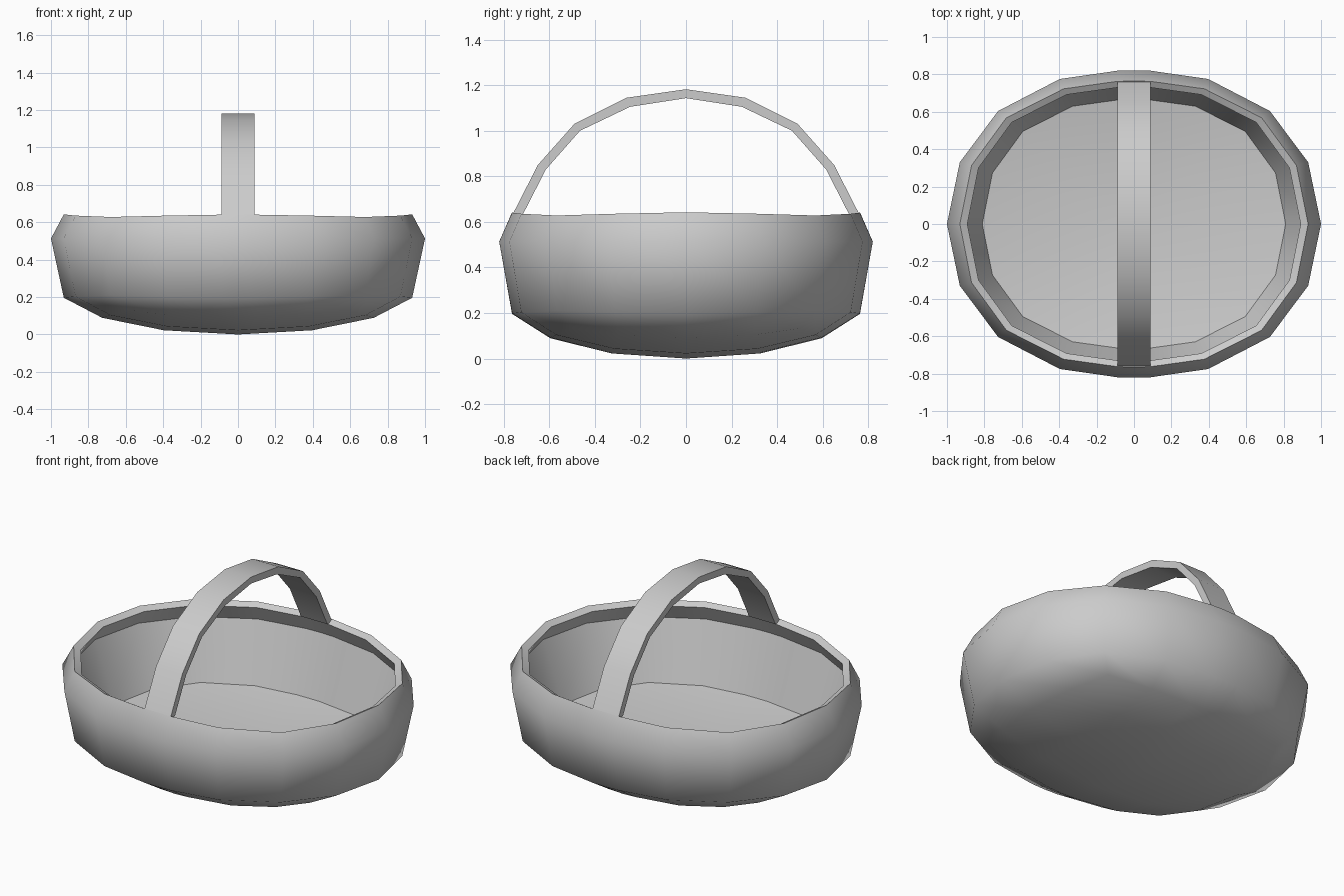
import bpy, bmesh

if "Cube" in bpy.data.objects:
    bpy.data.objects.remove(bpy.data.objects["Cube"])

DEPTH = 0.82  # y to x ratio of the oval
HALF = 0.087  # half the handle width


def add_object(name, bm):
    bmesh.ops.recalc_face_normals(bm, faces=bm.faces[:])
    mesh = bpy.data.meshes.new(name)
    bm.to_mesh(mesh)
    bm.free()
    obj = bpy.data.objects.new(name, mesh)
    bpy.context.collection.objects.link(obj)
    return obj


# Basket: rounded cube, squashed, with the upper half lifted and the top cut off
bpy.ops.mesh.primitive_cube_add(size=2)
cube = bpy.context.object
sub = cube.modifiers.new("round", 'SUBSURF')
sub.levels = 2
bpy.ops.object.modifier_apply(modifier=sub.name)
bm = bmesh.new()
bm.from_mesh(cube.data)
bpy.data.objects.remove(cube)

size = max(v.co.x for v in bm.verts)
for v in bm.verts:
    v.co /= size
bmesh.ops.delete(bm, geom=[v for v in bm.verts if v.co.z > 0.48], context='VERTS')

# Flat strip of wall under the handle
for x in (-HALF, HALF):
    bmesh.ops.bisect_plane(bm, geom=bm.verts[:] + bm.edges[:] + bm.faces[:],
                           plane_co=(x, 0, 0), plane_no=(1, 0, 0))
for v in bm.verts:
    lift = 0.188 if v.co.z > -0.1 else 0
    v.co.y *= DEPTH * (1.015 if abs(v.co.x) > 0.01 else 1)
    v.co.z = 0.325 * (v.co.z + 1) + lift

# Inside: rim, overhanging lip, sloping wall, then the dished floor
loop = [e for e in bm.edges if e.is_boundary]
sharp = list(loop)
for scale, drop, floor_z in ((0.957, 0.02, None), (1.06, 0.09, None), (0.859, 0, 0.18)):
    ext = bmesh.ops.extrude_edge_only(bm, edges=loop)["geom"]
    loop = [g for g in ext if isinstance(g, bmesh.types.BMEdge) and g.is_boundary]
    sharp += loop
    for v in {v for e in loop for v in e.verts}:
        v.co.x *= scale
        v.co.y *= scale
        v.co.z = v.co.z - drop if floor_z is None else floor_z
center = bm.verts.new((0, 0, 0.07))
for e in loop:
    bm.faces.new((e.verts[0], e.verts[1], center))
for f in bm.faces:
    f.smooth = True
for e in sharp:
    e.smooth = False
add_object("basket", bm)

# Handle: flat arched strip across the short axis
outer = [(0.765, 0.625), (0.65, 0.85), (0.49, 1.03), (0.26, 1.145)]
inner = [(0.72, 0.625), (0.615, 0.83), (0.465, 1.0), (0.245, 1.105)]


def arch(half, top):
    return half + [(0, top)] + [(-y, z) for y, z in reversed(half)]


bm = bmesh.new()
sections = []
for (yo, zo), (yi, zi) in zip(arch(outer, 1.182), arch(inner, 1.143)):
    corners = ((-HALF, yo, zo), (HALF, yo, zo), (HALF, yi, zi), (-HALF, yi, zi))
    sections.append([bm.verts.new(c) for c in corners])
for a, b in zip(sections, sections[1:]):
    for i in range(4):
        j = (i + 1) % 4
        bm.faces.new((a[i], a[j], b[j], b[i]))
bm.faces.new(sections[0])
bm.faces.new(sections[-1])
handle = add_object("handle", bm)
bpy.context.view_layer.objects.active = handle
handle.select_set(True)
bpy.ops.object.shade_smooth_by_angle(angle=0.7)
